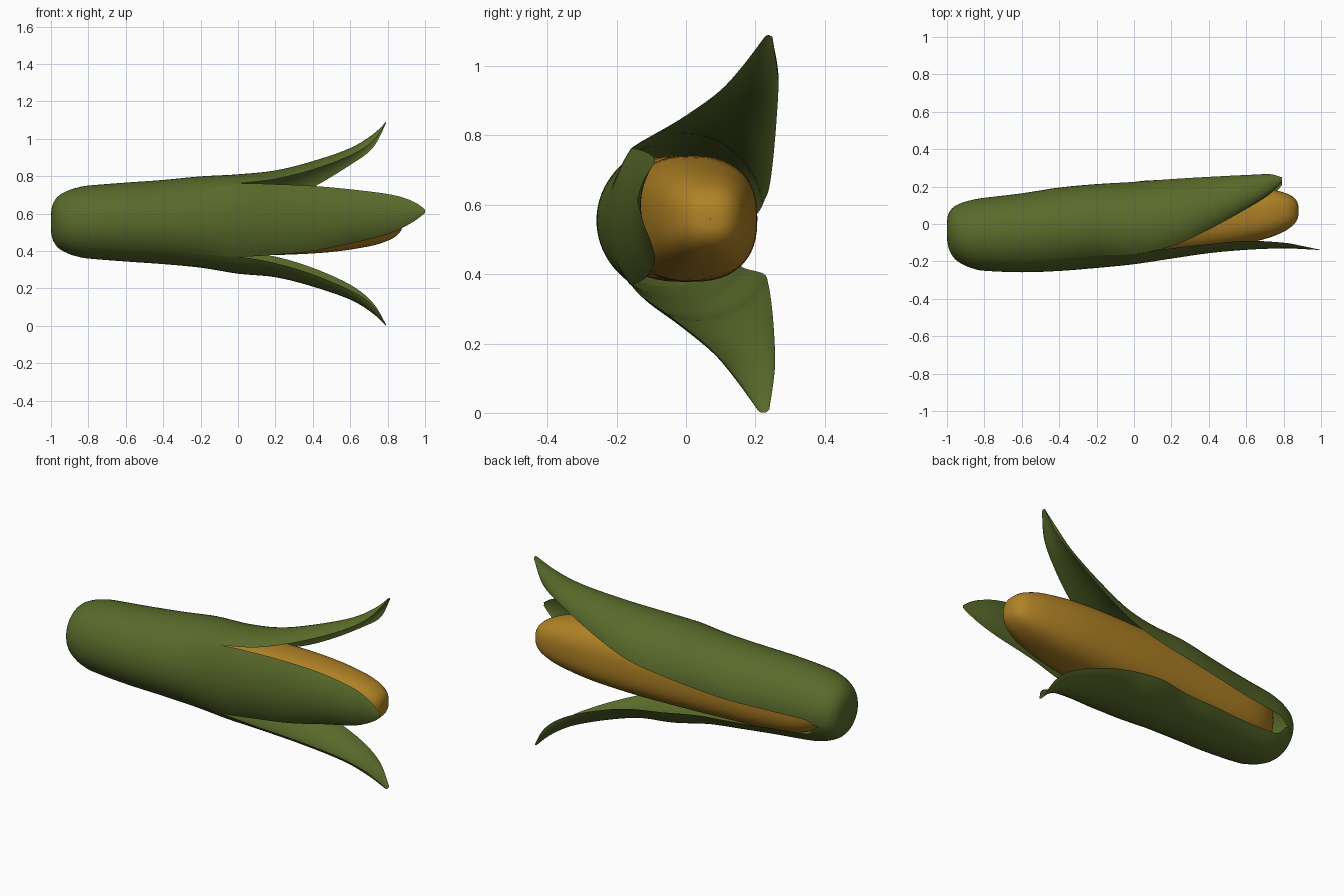
import bpy, math
from mathutils import Vector

if "Cube" in bpy.data.objects:
    bpy.data.objects.remove(bpy.data.objects["Cube"])

ZC = 0.555


def material(name, rgb):
    m = bpy.data.materials.new(name)
    m.diffuse_color = (*rgb, 1)
    m.use_nodes = True
    m.node_tree.nodes["Principled BSDF"].inputs["Base Color"].default_value = m.diffuse_color
    return m


green = material("husk green", (0.10, 0.145, 0.024))
gold = material("cob gold", (0.44, 0.225, 0.019))


def smooth_rows(rows, steps=5):
    """Catmull-Rom interpolation through rows of numbers."""
    out = []
    n = len(rows)
    for i in range(n - 1):
        p0, p1, p2, p3 = (rows[max(0, min(n - 1, i + k))] for k in (-1, 0, 1, 2))
        for s in range(steps):
            t = s / steps
            out.append([0.5 * (2 * b + (c - a) * t + (2 * a - 5 * b + 4 * c - d) * t * t
                               + (3 * b - a - 3 * c + d) * t ** 3)
                        for a, b, c, d in zip(p0, p1, p2, p3)])
    out.append(list(rows[-1]))
    return out


def arc(a, m, b, n=20):
    """Points of the circular arc from a through m to b."""
    a, m, b = Vector(a), Vector(m), Vector(b)
    u, v = m - a, b - a
    det = 2 * (u.x * v.y - u.y * v.x)
    if abs(det) < 1e-5 * max(v.length, 1e-6):
        return [a.lerp(m, 2 * i / n) if i <= n / 2 else m.lerp(b, 2 * i / n - 1)
                for i in range(n + 1)]
    uu, vv = u.length_squared, v.length_squared
    c = a + Vector(((v.y * uu - u.y * vv) / det, (u.x * vv - v.x * uu) / det))
    r = (a - c).length
    ang = [math.atan2(p.y - c.y, p.x - c.x) for p in (a, m, b)]
    sign = 1 if det > 0 else -1
    span = ((ang[2] - ang[0]) * sign) % (2 * math.pi)
    return [c + r * Vector((math.cos(ang[0] + sign * span * i / n),
                            math.sin(ang[0] + sign * span * i / n))) for i in range(n + 1)]


def loft(name, rings, mat, closed=False):
    """Skin a list of equally long point rings."""
    n = len(rings[0])
    verts = [p for ring in rings for p in ring]
    faces = []
    for i in range(len(rings) - 1):
        for j in range(n if closed else n - 1):
            k = (j + 1) % n
            faces.append((i * n + j, i * n + k, (i + 1) * n + k, (i + 1) * n + j))
    me = bpy.data.meshes.new(name)
    me.from_pydata(verts, [], faces)
    me.materials.append(mat)
    for p in me.polygons:
        p.use_smooth = True
    me.update()
    ob = bpy.data.objects.new(name, me)
    bpy.context.collection.objects.link(ob)
    return ob


def leaf(name, rows):
    """Rows hold x and the (y, z) of one edge, the middle and the other edge."""
    rings = []
    for r in smooth_rows(rows):
        rings.append([(r[0], p.x, p.y) for p in arc(r[1:3], r[3:5], r[5:7])])
    return loft(name, rings, green)


# Wrapped base of the husk: x, centre y, radius y, radius z, back gap upper z, lower z
base = [
    (-1.00, -0.030, 0.002, 0.002, 0.555, 0.555),
    (-0.997, -0.033, 0.070, 0.070, 0.54, 0.54),
    (-0.98, -0.040, 0.115, 0.115, 0.53, 0.53),
    (-0.95, -0.047, 0.147, 0.147, 0.52, 0.52),
    (-0.90, -0.052, 0.172, 0.172, 0.52, 0.51),
    (-0.86, -0.054, 0.184, 0.184, 0.545, 0.465),
    (-0.80, -0.055, 0.195, 0.195, 0.55, 0.45),
    (-0.60, -0.047, 0.211, 0.211, 0.555, 0.435),
    (-0.40, -0.028, 0.223, 0.225, 0.565, 0.425),
    (-0.20, -0.010, 0.225, 0.244, 0.585, 0.415),
]
upper, lower, front = [], [], []
for x, yc, ry, rz, bu, bl in base:
    ya, za = yc - ry * 0.707, rz * 0.707

    def back_y(z):
        return yc + ry * math.sqrt(max(0, 1 - ((z - ZC) / rz) ** 2))
    upper.append((x, ya, ZC + za, yc, ZC + rz, back_y(bu), bu))
    lower.append((x, ya, ZC - za, yc, ZC - rz, back_y(bl), bl))
    front.append((x, ya, ZC + za, yc - ry, ZC, ya, ZC - za))

# Free side leaves: x, front edge, middle, back edge (y, z), mirror sum, lower back z
side = [
    (0.00, -0.160, 0.760, 0.000, 0.810, 0.225, 0.61, 1.13, 0.400),
    (0.20, -0.120, 0.785, 0.040, 0.830, 0.240, 0.65, 1.12, 0.370),
    (0.40, -0.030, 0.835, 0.100, 0.880, 0.252, 0.74, 1.11, 0.310),
    (0.60, 0.080, 0.910, 0.170, 0.950, 0.262, 0.86, 1.10, 0.220),
    (0.72, 0.155, 0.985, 0.212, 1.023, 0.265, 0.95, 1.095, 0.125),
    (0.79, 0.225, 1.080, 0.238, 1.089, 0.250, 1.08, 1.09, 0.010),
]
for x, ya, za, ym, zm, yb, zb, total, bl in side:
    d = 0.025 * x
    upper.append((x, ya, za, ym, zm, yb, zb))
    lower.append((x, ya - d, total - za, ym - d, 1.09 - zm, yb - d / 2, bl))

# Free front leaf: x, edge y, middle y, top z, bottom z
for x, ye, ym, zt, zb in [
        (0.00, -0.160, -0.215, 0.760, 0.370), (0.20, -0.130, -0.185, 0.757, 0.380),
        (0.40, -0.108, -0.156, 0.748, 0.400), (0.60, -0.090, -0.138, 0.730, 0.440),
        (0.80, -0.100, -0.130, 0.705, 0.490), (0.90, -0.118, -0.134, 0.680, 0.535),
        (0.96, -0.130, -0.137, 0.652, 0.572), (1.00, -0.139, -0.140, 0.622, 0.604)]:
    front.append((x, ye, zt, ym, (zt + zb) / 2, ye, zb))

leaf("upper_leaf", upper)
leaf("lower_leaf", lower)
leaf("front_leaf", front)

# Cob with a rounded-square section: x, centre y, radius
cob = [(-0.90, -0.050, 0.001), (-0.89, -0.050, 0.06), (-0.85, -0.045, 0.115),
       (-0.75, -0.038, 0.158), (-0.60, -0.030, 0.178), (-0.30, -0.010, 0.182),
       (0.00, 0.010, 0.182), (0.25, 0.022, 0.180), (0.50, 0.040, 0.165),
       (0.70, 0.055, 0.135), (0.80, 0.064, 0.105), (0.85, 0.069, 0.076),
       (0.875, 0.070, 0.042), (0.88, 0.070, 0.001)]


def rounded(v):
    return math.copysign(abs(v) ** (2 / 2.5), v)


N = 48
rings = []
for x, yc, r in smooth_rows(cob):
    ts = [2 * math.pi * i / N for i in range(N)]
    rings.append([(x, yc + r * rounded(math.cos(t)), 0.56 + r * rounded(math.sin(t)))
                  for t in ts])
loft("cob", rings, gold, closed=True)
